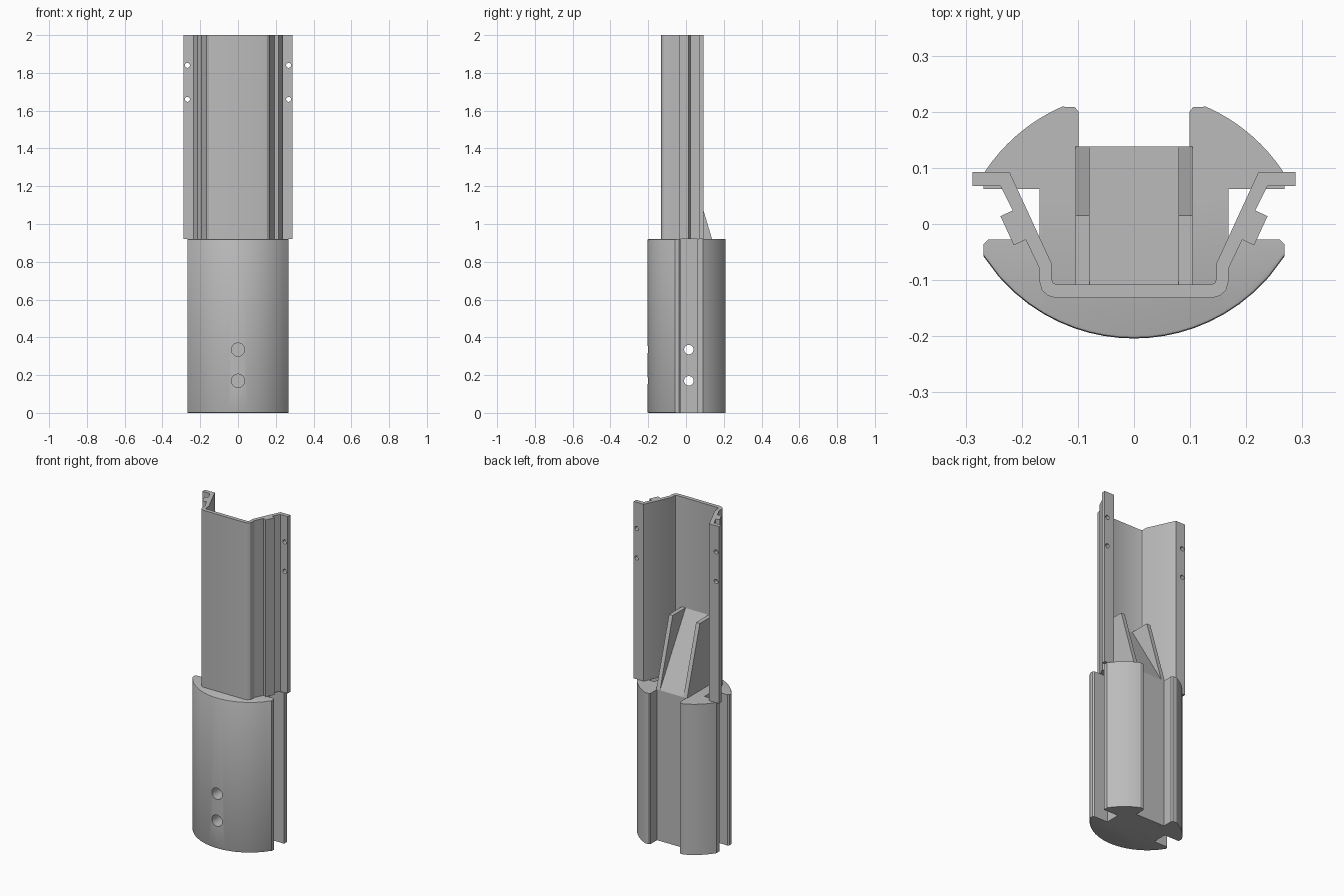
import bpy, bmesh
from math import sqrt, pi, radians
from mathutils import Matrix

cube = bpy.data.objects.get("Cube")
if cube:
    bpy.data.objects.remove(cube, do_unlink=True)

grey = bpy.data.materials.new("light_grey")
grey.use_nodes = True
COLOR = (0.5, 0.5, 0.5, 1)
grey.diffuse_color = COLOR
grey.node_tree.nodes["Principled BSDF"].inputs["Base Color"].default_value = COLOR

BASE_TOP = 0.92
TOP = 2.0


def finish(name, bm):
    bmesh.ops.recalc_face_normals(bm, faces=bm.faces)
    mesh = bpy.data.meshes.new(name)
    bm.to_mesh(mesh)
    bm.free()
    ob = bpy.data.objects.new(name, mesh)
    bpy.context.collection.objects.link(ob)
    mesh.materials.append(grey)
    return ob


def prism(points, vec):
    """Closed polygon swept along a vector."""
    bm = bmesh.new()
    face = bm.faces.new([bm.verts.new(p) for p in points])
    swept = bmesh.ops.extrude_face_region(bm, geom=[face])["geom"]
    bmesh.ops.translate(bm, vec=vec, verts=[g for g in swept if isinstance(g, bmesh.types.BMVert)])
    return bm


def mirrored(half):
    """Half profile (x >= 0) completed with its mirror image."""
    return half + [(-x, y) for x, y in reversed(half)]


def drill(target, holes, name):
    """Cut cylinders, each (axis, centre, radius, length), out of a part."""
    bm = bmesh.new()
    for axis, centre, radius, length in holes:
        turn = Matrix.Rotation(pi / 2, 4, "Y" if axis == "X" else "X")
        bmesh.ops.create_cone(bm, cap_ends=True, segments=32, radius1=radius, radius2=radius,
                              depth=length, matrix=Matrix.Translation(centre) @ turn)
    cutter = finish(name, bm)
    cutter.hide_render = True
    cutter.hide_set(True)
    mod = target.modifiers.new("holes", "BOOLEAN")
    mod.operation = "DIFFERENCE"
    mod.solver = "EXACT"
    mod.object = cutter
    bpy.context.view_layer.objects.active = target
    bpy.ops.object.modifier_apply(modifier=mod.name)
    bpy.data.objects.remove(cutter, do_unlink=True)


def smooth(ob):
    bpy.ops.object.select_all(action="DESELECT")
    ob.select_set(True)
    bpy.context.view_layer.objects.active = ob
    bpy.ops.object.shade_smooth_by_angle(angle=radians(25))


# Base: rounded body with side slots and a back slot
R = 0.319
STEPS = 10
front = [(0.268 * i / STEPS, 0.115 - sqrt(R**2 - (0.268 * i / STEPS)**2)) for i in range(1, STEPS + 1)]
back = []
for i in range(STEPS + 1):
    x = 0.268 - 0.14 * i / STEPS
    back.append((x, sqrt(R**2 - x**2) - 0.083))
half = front + [(0.268, -0.036), (0.26, -0.028), (0.168, -0.028), (0.168, 0.062), (0.268, 0.062)]
half += back + [(0.105, 0.208), (0.099, 0.2), (0.099, 0.138)]
outline = [(0, 0.115 - R)] + mirrored(half)
bm = prism([(x, y, 0) for x, y in outline], (0, 0, BASE_TOP))
rim = [e for e in bm.edges
       if abs(e.verts[0].co.z - e.verts[1].co.z) < 0.01 and max(v.co.y for v in e.verts) < -0.05]
bmesh.ops.bevel(bm, geom=rim, offset=0.006, segments=2, affect="EDGES", profile=0.5)
base = finish("base", bm)
holes = []
for z in (0.17, 0.335):
    holes.append(("X", (0, 0.015, z), 0.025, 1))
    holes.append(("Y", (0, -0.2, z), 0.035, 0.2))
drill(base, holes, "base_hole_cutter")
smooth(base)

# Channel post: folded rail with side hooks and flanges
half = [(0.138, -0.132), (0.153, -0.128), (0.164, -0.118), (0.168, -0.104), (0.168, -0.08),
        (0.193, -0.028), (0.214, -0.038), (0.238, 0.014), (0.216, 0.024), (0.238, 0.068),
        (0.288, 0.068), (0.288, 0.093), (0.222, 0.093), (0.147, -0.07), (0.147, -0.098),
        (0.144, -0.105), (0.137, -0.108)]
post = finish("channel_post", prism([(x, y, BASE_TOP) for x, y in mirrored(half)],
                                    (0, 0, TOP - BASE_TOP)))
drill(post, [("Y", (s * 0.268, 0.08, z), 0.013, 0.1) for s in (-1, 1) for z in (1.66, 1.84)],
      "flange_hole_cutter")
smooth(post)

# Sloped brace between base and post, with a rib on each side
RIB_TOP = 1.33
foot, wall = 0.138, -0.109
ramp = [(foot, BASE_TOP), (wall, RIB_TOP), (wall, BASE_TOP)]
finish("brace_ramp", prism([(-0.079, y, z) for y, z in ramp], (0.158, 0, 0)))
rib = [(foot, BASE_TOP), (0.015, RIB_TOP), (wall, RIB_TOP), (wall, BASE_TOP)]
for name, x in (("left_rib", 0.079), ("right_rib", -0.104)):
    finish(name, prism([(x, y, z) for y, z in rib], (0.025, 0, 0)))
